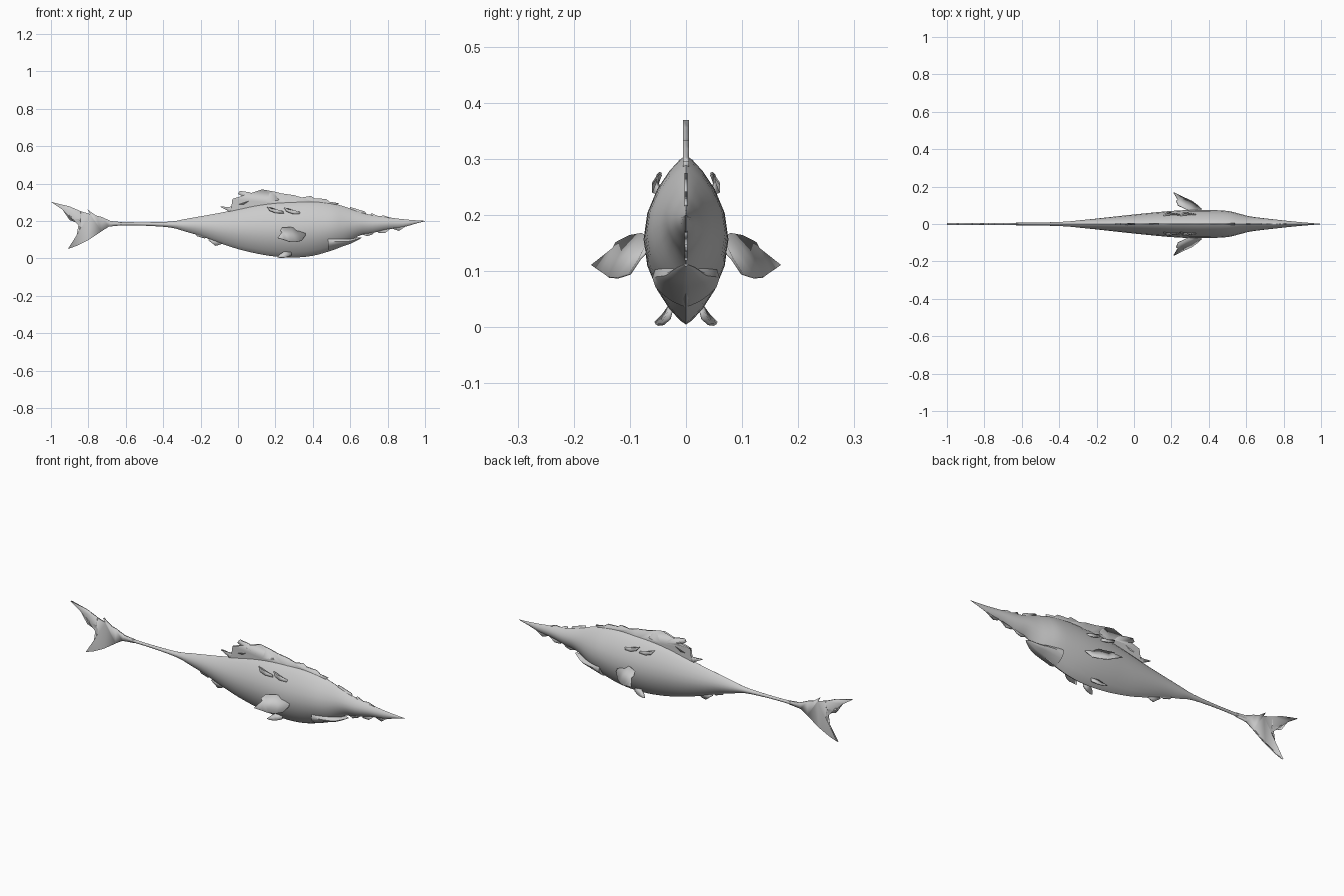
import bpy, bmesh, math
from mathutils import Vector

grey = bpy.data.materials.new("pale grey")
grey.diffuse_color = (0.6, 0.6, 0.6, 1)


def finish(name, bm, angle=40):
    bmesh.ops.recalc_face_normals(bm, faces=bm.faces[:])
    me = bpy.data.meshes.new(name)
    bm.to_mesh(me)
    bm.free()
    me.materials.append(grey)
    me.shade_smooth()
    me.set_sharp_from_angle(angle=math.radians(angle))
    ob = bpy.data.objects.new(name, me)
    bpy.context.collection.objects.link(ob)
    return ob


def catmull(a, b, c, d, t):
    return [0.5 * (2 * q + (r - p) * t + (2 * p - 5 * q + 4 * r - s) * t * t
                   + (3 * q - p - 3 * r + s) * t ** 3) for p, q, r, s in zip(a, b, c, d)]


def loft(name, stations, steps=3, half=10):
    """Skin of pointed-oval rings; station = x, bottom, top, half width."""
    s = [stations[0]] + stations + [stations[-1]]
    rows = [catmull(*s[i:i + 4], k / steps) for i in range(len(s) - 3) for k in range(steps)]
    rows.append(stations[-1])
    bm = bmesh.new()
    rings = []
    for x, lo, hi, w in rows:
        ring = []
        for side in (1, -1):
            for j in range(half):
                t = (1 - math.cos(math.pi * j / half)) / 2
                if side < 0:
                    t = 1 - t
                y = side * w * max(math.sin(math.pi * t), 0) ** 0.75
                ring.append(bm.verts.new((x, y, lo + (hi - lo) * t)))
        rings.append(ring)
    n = 2 * half
    for a, b in zip(rings, rings[1:]):
        for j in range(n):
            bm.faces.new((a[j], a[(j + 1) % n], b[(j + 1) % n], b[j]))
    bm.faces.new(rings[0])
    bm.faces.new(rings[-1])
    return finish(name, bm)


def blade(name, points, thick=0.006, mirror=False):
    """Thin fin from an outline; 2D points lie in the middle plane."""
    pts = [Vector((p[0], 0, p[1])) if len(p) == 2 else Vector(p) for p in points]
    bm = bmesh.new()
    face = bm.faces.new([bm.verts.new(p) for p in pts])
    bmesh.ops.triangulate(bm, faces=[face])
    ob = finish(name, bm)
    m = ob.modifiers.new("thickness", 'SOLIDIFY')
    m.thickness = thick
    m.offset = 0
    if mirror:
        m = ob.modifiers.new("both sides", 'MIRROR')
        m.use_axis = (False, True, False)
    return ob


# body, from tail stalk to pointed snout
loft("body", [
    (-0.70, .172, .200, .004), (-0.62, .176, .195, .007), (-0.50, .175, .193, .008),
    (-0.36, .165, .197, .013), (-0.28, .143, .211, .021), (-0.20, .120, .225, .029),
    (-0.10, .083, .243, .040), (0.0, .050, .264, .051), (0.1, .026, .285, .061),
    (0.2, .010, .298, .070), (0.3, .005, .303, .075), (0.4, .014, .306, .075),
    (0.5, .042, .295, .070), (0.56, .066, .280, .056), (0.61, .100, .263, .043),
    (0.66, .126, .246, .035), (0.72, .136, .231, .028), (0.80, .155, .220, .019),
    (0.88, .166, .210, .011), (0.95, .186, .204, .005), (1.0, .199, .201, .001)])

# lower jaw with its broken front edge
loft("lower_jaw", [(0.48, .036, .14, .060), (0.55, .061, .12, .050),
                   (0.60, .078, .107, .036), (0.64, .098, .112, .018),
                   (0.66, .109, .113, .004)])

# forked tail with ragged edges
blade("tail_fin", [
    (-.62, .194), (-.68, .20), (-.73, .222), (-.76, .230), (-.805, .262), (-.79, .237),
    (-.84, .252), (-.90, .278), (-1.0, .302), (-.94, .262), (-.89, .222), (-.90, .205),
    (-.865, .192), (-.84, .165), (-.86, .130), (-.845, .112), (-.87, .085),
    (-.91, .050), (-.86, .068), (-.83, .098), (-.80, .098), (-.77, .130),
    (-.73, .145), (-.69, .170), (-.62, .177)], .009)

# torn dorsal fin: swept spikes along a low ridge
blade("dorsal_fin", [
    (-.04, .24), (-.06, .258), (-.10, .279), (-.05, .274), (-.015, .285), (-.03, .318),
    (0, .288), (.03, .288), (.06, .308), (.045, .325), (.02, .334), (0, .345), (.01, .361),
    (.06, .354), (.10, .338), (.125, .310), (.15, .300), (.17, .306), (.15, .325),
    (.20, .310), (.22, .312), (.20, .340), (.17, .352), (.13, .369), (.20, .356),
    (.23, .348), (.30, .338), (.34, .326), (.39, .334), (.41, .321), (.47, .318),
    (.49, .303), (.54, .295), (.50, .27), (.30, .28), (.12, .26)], .010)

# small spikes on the brow, snout and belly
for name, pts in {
    "brow_spike": [(.60, .24), (.60, .275), (.68, .25), (.69, .225)],
    "snout_crest": [(.70, .22), (.715, .242), (.75, .226), (.78, .229), (.83, .212)],
    "snout_tooth_rear": [(.63, .14), (.62, .115), (.67, .128), (.69, .119), (.72, .129), (.75, .16)],
    "snout_tooth_middle": [(.74, .16), (.75, .137), (.785, .135), (.79, .147), (.83, .17)],
    "snout_tooth_front": [(.82, .18), (.83, .157), (.86, .147), (.865, .160), (.91, .18)],
    "belly_spike": [(-.15, .11), (-.16, .098), (-.12, .067), (-.10, .072), (-.06, .09)],
    "rear_belly_spike": [(-.24, .15), (-.22, .119), (-.18, .107), (-.14, .12)],
}.items():
    blade(name, pts)

# paired side fins
blade("pectoral_fins", [
    (.31, .065, .160), (.28, .078, .167), (.235, .10, .163), (.225, .125, .150),
    (.235, .13, .140), (.212, .168, .110), (.25, .15, .098), (.275, .138, .089),
    (.31, .122, .088), (.34, .10, .095), (.36, .082, .122), (.36, .065, .140)], .004, True)
blade("pelvic_fins", [
    (.285, .025, .035), (.245, .030, .036), (.225, .040, .022), (.21, .054, .008),
    (.225, .052, .004), (.255, .042, .005), (.285, .030, .015)], .006, True)

# small flaps high on the flanks
for name, dx, dz in (("rear_flaps", 0, 0), ("front_flaps", .09, -.004)):
    blade(name, [
        (.245 + dx, .050, .240 + dz), (.20 + dx, .058, .243 + dz), (.17 + dx, .059, .256 + dz),
        (.155 + dx, .045, .276 + dz), (.18 + dx, .053, .268 + dz),
        (.22 + dx, .052, .258 + dz), (.24 + dx, .047, .252 + dz)], .005, True)
